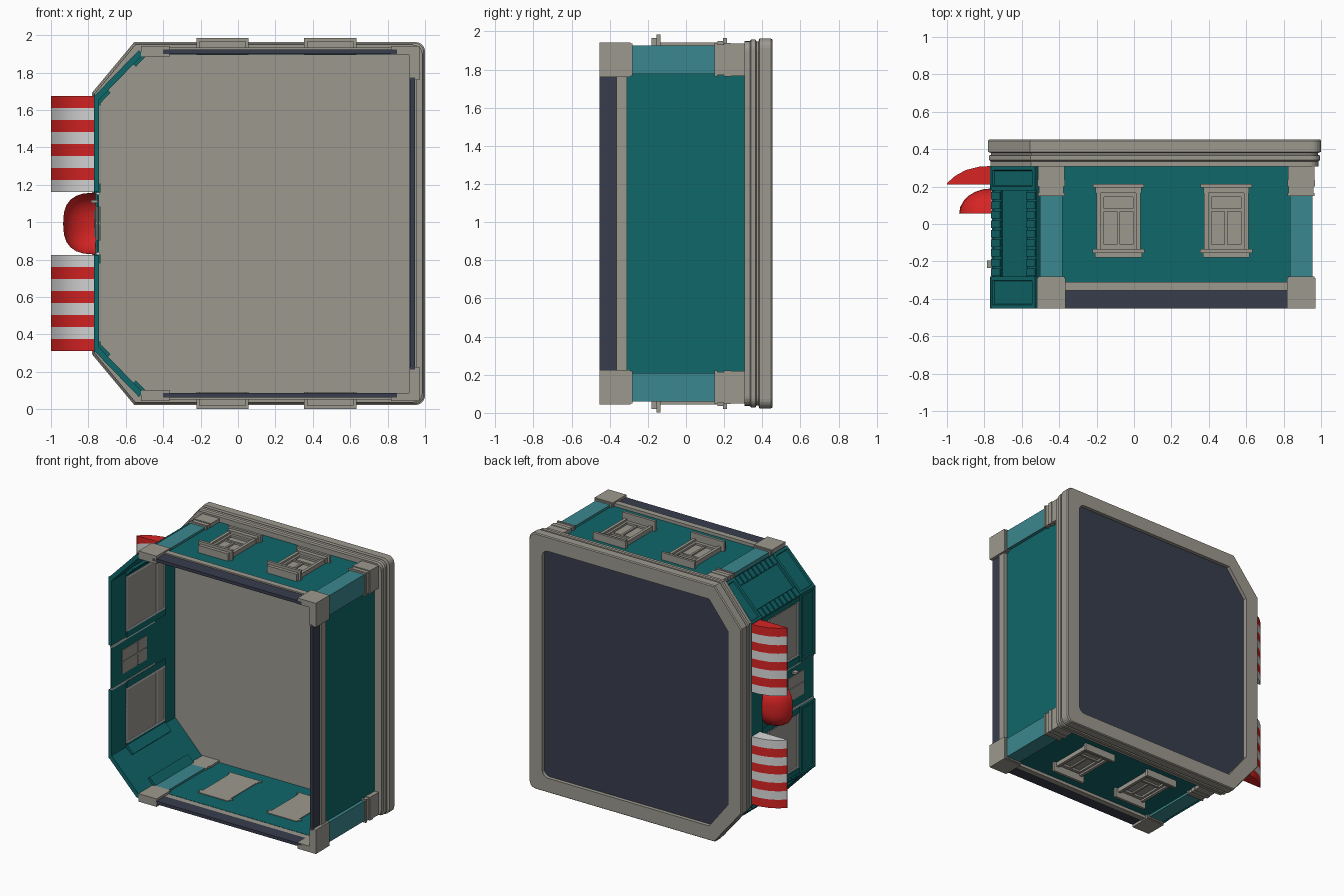
import bpy, bmesh, math
from mathutils import Vector

if "Cube" in bpy.data.objects:
    bpy.data.objects.remove(bpy.data.objects["Cube"])

ZC = 0.993            # mirror plane of the building, h = distance from it


def mat(name, r, g, b):
    m = bpy.data.materials.new(name)
    m.diffuse_color = (r, g, b, 1)
    m.use_nodes = True
    m.node_tree.nodes["Principled BSDF"].inputs["Base Color"].default_value = m.diffuse_color
    return m


STONE = mat("stone_grey", 0.335, 0.318, 0.275)
TEAL = mat("wall_teal", 0.005, 0.135, 0.145)
LIGHT = mat("light_teal", 0.042, 0.245, 0.272)
DARK = mat("dark_slate", 0.040, 0.048, 0.074)
RED = mat("awning_red", 0.68, 0.017, 0.017)
WHITE = mat("white", 0.68, 0.68, 0.68)
parts = {}


def part(name, *mats):
    if name not in parts:
        parts[name] = (bmesh.new(), mats)
    return parts[name][0]


def prism(name, m, pts, y0, y1, s=1, panel=None):
    """Extrude an (x, h) outline along y; panel = outward direction of an inset face."""
    bm = part(name, m)
    a = [bm.verts.new((x, y0, ZC + s * h)) for x, h in pts]
    b = [bm.verts.new((x, y1, ZC + s * h)) for x, h in pts]
    n = len(pts)
    fs = [bm.faces.new(a), bm.faces.new(b[::-1])]
    fs += [bm.faces.new((a[i], b[i], b[(i + 1) % n], a[(i + 1) % n])) for i in range(n)]
    bmesh.ops.recalc_face_normals(bm, faces=fs)
    if panel:
        d = Vector((panel[0], 0, panel[1] * s))
        for f in fs:
            f.normal_update()
        f = max(fs, key=lambda q: q.normal.dot(d))
        bmesh.ops.inset_region(bm, faces=[f], thickness=0.03, depth=0)
        bmesh.ops.inset_region(bm, faces=[f], thickness=0.006, depth=-0.008)


def box(name, m, x0, x1, y0, y1, h0, h1, s=1, panel=None):
    prism(name, m, [(x0, h0), (x1, h0), (x1, h1), (x0, h1)], y0, y1, s, panel)


# Roof: lofted rings with a cornice step, raised rim and sunken dark panel
def outline(d, r=0.05):
    half = [(-0.78 + d, 0.70 - 0.4 * d), (-0.555 + 0.4 * d, 0.97 - d)]
    for i in range(6):
        a = math.pi / 2 * (1 - i / 5)
        half.append((1 - d - r + r * math.cos(a), 0.97 - d - r + r * math.sin(a)))
    return half + [(x, -h) for x, h in reversed(half)]


bm = part("roof", STONE, DARK)
rings = []
for y, d in [(0.308, 0.014), (0.335, 0.014), (0.342, 0.005), (0.365, 0.005), (0.37, 0.016),
             (0.38, 0.016), (0.385, 0), (0.445, 0), (0.453, 0.006), (0.453, 0.11), (0.425, 0.11)]:
    rings.append([bm.verts.new((x, y, ZC + h)) for x, h in outline(d)])
for a, b in zip(rings, rings[1:]):
    for i in range(len(a)):
        j = (i + 1) % len(a)
        bm.faces.new((a[i], a[j], b[j], b[i]))
bm.faces.new(rings[0])
bm.faces.new(rings[-1]).material_index = 1
bmesh.ops.recalc_face_normals(bm, faces=bm.faces)

# Back wall with plinth and trim
box("back_wall", TEAL, 0.918, 0.93, -0.31, 0.31, -0.80, 0.80)
box("back_plinth", DARK, 0.92, 0.945, -0.453, -0.365, -0.78, 0.78)
box("back_trim", STONE, 0.92, 0.955, -0.365, -0.31, -0.78, 0.78)

for s, side in ((1, "upper"), (-1, "lower")):
    # Side wall
    box("side_wall_" + side, TEAL, -0.44, 0.925, -0.31, 0.31, 0.905, 0.917, s)
    box("side_plinth_" + side, DARK, -0.40, 0.85, -0.453, -0.355, 0.907, 0.93, s)
    box("side_trim_" + side, STONE, -0.40, 0.85, -0.355, -0.31, 0.907, 0.94, s)

    # Corner columns: stone base, light shaft, stepped capital
    for y0, y1, d, m, nm in [(-0.453, -0.29, 0, STONE, "base"), (-0.29, -0.28, 0.006, STONE, "base"),
                             (-0.28, 0.15, 0.016, LIGHT, "shaft"), (0.15, 0.165, 0.004, STONE, "capital"),
                             (0.165, 0.20, 0.010, STONE, "capital"), (0.20, 0.235, 0.003, STONE, "capital"),
                             (0.235, 0.31, 0.006, STONE, "capital")]:
        prism(f"back_column_{nm}_{side}", m,
              [(0.817 + d, 0.95 - d), (0.97 - d, 0.95 - d), (0.97 - d, 0.768 + d),
               (0.915, 0.768 + d), (0.915, 0.905), (0.817 + d, 0.905)], y0, y1, s)
        box(f"front_column_{nm}_{side}", m, -0.518 + d, -0.366 - d, y0, y1, 0.89, 0.95 - d, s)

    # Two side windows: crown, sill, frame, sash and pane
    for k, cx in enumerate((-0.083, 0.493)):
        nm = f"side_window_{k + 1}_{side}"
        def w(x0, x1, y0, y1, h1):
            box(nm, STONE, cx + x0, cx + x1, y0, y1, 0.90, h1, s)
        w(-0.137, 0.137, 0.195, 0.214, 0.972)
        w(-0.122, 0.122, 0.165, 0.195, 0.958)
        w(-0.140, 0.140, -0.155, -0.135, 0.992)
        w(-0.125, 0.125, -0.18, -0.155, 0.972)
        for e in (-1, 1):
            w(*sorted((e * 0.095, e * 0.118)), -0.135, 0.165, 0.95)
            w(*sorted((e * 0.078, e * 0.095)), -0.135, 0.165, 0.936)
        w(-0.095, 0.095, -0.135, -0.11, 0.936)
        w(-0.095, 0.095, 0.145, 0.165, 0.936)
        w(-0.08, 0.08, 0.068, 0.084, 0.934)
        w(-0.008, 0.008, -0.11, 0.068, 0.932)
        w(-0.08, 0.08, -0.12, 0.15, 0.921)

    # Slanted corner wall in its own (along, outward) frame
    A, B = Vector((-0.77, 0.68)), Vector((-0.53, 0.927))
    t = (B - A).normalized()
    n = Vector((-t.y, t.x))
    L = (B - A).length

    def slant(nm, t0, t1, n0, n1, y0, y1, panel=False):
        pts = [tuple(A + t * a + n * b) for a, b in ((t0, n0), (t1, n0), (t1, n1), (t0, n1))]
        prism(f"{nm}_{side}", TEAL, pts, y0, y1, s, tuple(n) if panel else None)

    slant("corner_wall", 0, L, -0.032, -0.022, -0.453, 0.31)
    slant("corner_plinth", 0, L, -0.03, 0, -0.453, -0.28, True)
    slant("corner_frieze", 0, L, -0.03, 0, 0.18, 0.31, True)
    for a in (0.0, L - 0.075):
        slant("corner_pilaster", a, a + 0.075, -0.05, -0.014, -0.28, 0.18)
        for i in range(9):
            y = -0.277 + i * 0.051
            slant("corner_blocks", a + 0.004, a + 0.071, -0.014, -0.004, y, y + 0.040)

    # Shop front half: plinth, frieze, pilasters, panes with white frames
    box("shop_plinth_" + side, TEAL, -0.77, -0.742, -0.453, -0.28, 0.17, 0.685, s, (-1, 0))
    box("shop_frieze_" + side, TEAL, -0.77, -0.742, 0.18, 0.31, 0.17, 0.685, s, (-1, 0))
    for h in (0.165, 0.632):
        box("shop_pilaster_" + side, TEAL, -0.758, -0.735, -0.28, 0.18, h, h + 0.05, s)
    box("shop_pane_" + side, STONE, -0.745, -0.738, -0.28, 0.18, 0.215, 0.632, s)
    for h in (0.215, 0.62):
        box("shop_frame_" + side, WHITE, -0.751, -0.733, -0.28, 0.18, h, h + 0.012, s)
    for y in (-0.28, 0.07, 0.168):
        box("shop_frame_" + side, WHITE, -0.751, -0.733, y, y + 0.012, 0.215, 0.632, s)

    # Striped awning: curved shell open below, eight bands
    bm = part("awning_" + side, RED, WHITE)
    prof = [(-0.765, 0.31), (-0.83, 0.306), (-0.90, 0.288), (-0.955, 0.258), (-1.0, 0.218), (-1.0, 0.212)]
    rows = [[bm.verts.new((x, y, ZC + s * (0.168 + 0.0643 * i))) for x, y in prof] for i in range(9)]
    for i in range(8):
        for j in range(len(prof) - 1):
            f = bm.faces.new((rows[i][j], rows[i][j + 1], rows[i + 1][j + 1], rows[i + 1][j]))
            f.material_index = 1 - i % 2
    for r, mi in ((rows[0], 1), (rows[8], 0)):
        corner = bm.verts.new((-0.765, 0.212, r[0].co.z))
        bm.faces.new(r + [corner]).material_index = mi
    bmesh.ops.recalc_face_normals(bm, faces=bm.faces)

    # White strips beside the door
    box("door_strip_" + side, WHITE, -0.758, -0.738, -0.453, 0.06, 0.155, 0.167, s)

# Door bay: door, lintel, window with cross bars, handle
box("door", TEAL, -0.752, -0.742, -0.453, 0.19, -0.165, 0.165)
box("door_lintel", TEAL, -0.768, -0.742, 0.18, 0.31, -0.17, 0.17)
box("door_window", STONE, -0.757, -0.737, -0.33, -0.04, -0.09, 0.09)
box("door_window_bars", STONE, -0.762, -0.734, -0.33, -0.04, -0.006, 0.006)
box("door_window_bars", STONE, -0.762, -0.734, -0.15, -0.138, -0.09, 0.09)
box("door_handle", STONE, -0.785, -0.75, -0.235, -0.195, 0.11, 0.125)

# Door canopy: rounded quarter dome, open below
bm = part("door_canopy", RED)
NU, NV = 12, 6


def soft(v, p):
    return math.copysign(abs(v) ** p, v)


grid = []
for j in range(NV):
    e = math.pi / 2 * j / NV
    row = []
    for i in range(NU + 1):
        a = math.pi * i / NU
        row.append(bm.verts.new((-0.763 - 0.172 * soft(math.sin(a), 0.75) * math.cos(e),
                                 0.055 + 0.135 * math.sin(e),
                                 ZC + 0.165 * soft(math.cos(a), 0.75) * math.cos(e) ** 0.8)))
    grid.append(row)
top = bm.verts.new((-0.763, 0.19, ZC))
for j in range(NV - 1):
    for i in range(NU):
        bm.faces.new((grid[j][i], grid[j][i + 1], grid[j + 1][i + 1], grid[j + 1][i]))
for i in range(NU):
    bm.faces.new((grid[-1][i], grid[-1][i + 1], top))
bmesh.ops.recalc_face_normals(bm, faces=bm.faces)

# Turn every collected part into an object
for name, (bm, mats) in parts.items():
    me = bpy.data.meshes.new(name)
    smooth = name == "door_canopy" or name.startswith("awning")
    for f in bm.faces:
        f.smooth = smooth
    if smooth:
        for e in bm.edges:
            e.smooth = len(e.link_faces) < 2 or e.calc_face_angle(0) < math.radians(40)
    bm.to_mesh(me)
    bm.free()
    for m in mats:
        me.materials.append(m)
    bpy.context.collection.objects.link(bpy.data.objects.new(name, me))
